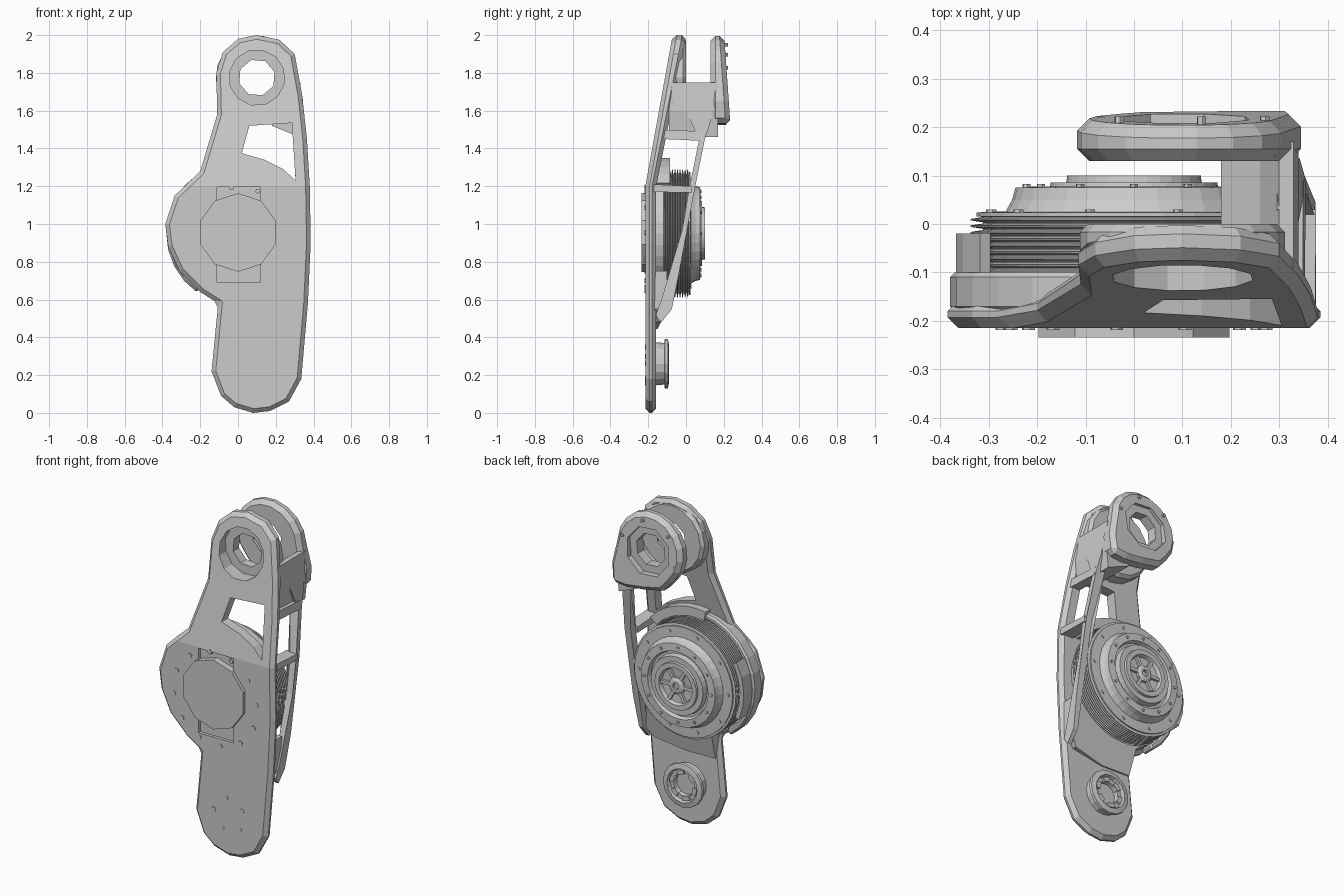
import bpy, bmesh
from math import sin, cos, pi, radians

if "Cube" in bpy.data.objects:
    bpy.data.objects.remove(bpy.data.objects["Cube"])

MX, MZ = 0.0, 0.95      # motor axis
BX, BZ = 0.10, 1.775    # upper pivot axis


def finish(name, bm):
    bmesh.ops.recalc_face_normals(bm, faces=bm.faces[:])
    me = bpy.data.meshes.new(name)
    bm.to_mesh(me)
    bm.free()
    ob = bpy.data.objects.new(name, me)
    bpy.context.collection.objects.link(ob)
    return ob


def prism(name, pts, d0, d1, axis='Y', bend=None, bevel=0.0):
    """Extrude an outline along an axis; depths may vary with height."""
    f0 = d0 if callable(d0) else (lambda z: d0)
    f1 = d1 if callable(d1) else (lambda z: d1)
    bm = bmesh.new()
    face = bm.faces.new([bm.verts.new((u, 0, v)) for u, v in pts])
    ext = bmesh.ops.extrude_face_region(bm, geom=[face])
    for v in ext['geom']:
        if isinstance(v, bmesh.types.BMVert):
            v.co.y = 1
    if bend:
        bmesh.ops.bisect_plane(bm, geom=bm.verts[:] + bm.edges[:] + bm.faces[:], dist=1e-4,
                               plane_co=(0, 0, bend), plane_no=(0, 0, 1))
    for v in bm.verts:
        d = f1(v.co.z) if v.co.y > 0.5 else f0(v.co.z)
        v.co = (v.co.x, d, v.co.z) if axis == 'Y' else (d, v.co.x, v.co.z)
    ob = finish(name, bm)
    if bevel:
        m = ob.modifiers.new("edge", 'BEVEL')
        m.width, m.segments, m.limit_method, m.angle_limit = bevel, 1, 'ANGLE', radians(50)
    return ob


def arc(cx, cz, r, a0, a1, n):
    return [(cx + r * cos(radians(a0 + (a1 - a0) * i / n)),
             cz + r * sin(radians(a0 + (a1 - a0) * i / n))) for i in range(n + 1)]


def cyl(name, cx, cz, r, y0, y1, n=16, bevel=0.0):
    return prism(name, arc(cx, cz, r, 18, 378, n)[:-1], y0, y1, bevel=bevel)


def box(name, x0, x1, y0, y1, z0, z1):
    return prism(name, [(x0, z0), (x1, z0), (x1, z1), (x0, z1)], y0, y1)


def lathe(name, cx, cz, profile, n):
    """Spin (radius, y) pairs round an axis along y; ends are closed."""
    bm = bmesh.new()
    rings = [[bm.verts.new((cx + r * cos(2 * pi * i / n), y, cz + r * sin(2 * pi * i / n)))
              for i in range(n)] for r, y in profile]
    for a, b in zip(rings, rings[1:]):
        for i in range(n):
            j = (i + 1) % n
            bm.faces.new((a[i], a[j], b[j], b[i]))
    bm.faces.new(rings[0])
    bm.faces.new(rings[-1])
    return finish(name, bm)


def cut(targets, cutter):
    cutter.hide_render = True
    cutter.display_type = 'WIRE'
    for ob in targets:
        m = ob.modifiers.new("cut", 'BOOLEAN')
        m.operation, m.solver, m.object = 'DIFFERENCE', 'EXACT', cutter


def front(z):
    return -0.215 + max(0, z - 1.2) * 0.18


def side(z):
    return 0.38 - max(0, z - 1.2) * 0.09


# Front plate: long outline, leaning back above the motor
outline = [(.08, 0), (-.02, .03), (-.09, .09), (-.14, .22), (-.105, .58), (-.2, .64), (-.31, .75),
           (-.37, .88), (-.385, 1.0), (-.335, 1.15), (-.2, 1.28), (-.11, 1.58), (-.115, 1.8),
           (-.08, 1.91), (0, 1.98), (.1, 2.0), (.22, 1.975), (.3, 1.9), (.34, 1.68), (.365, 1.45),
           (.38, 1.2), (.385, .9), (.37, .58), (.335, .18), (.27, .06), (.17, .01)]
plate = prism("front_plate", outline, front,
              lambda z: -0.158 + max(0, z - 1.2) * 0.2, bend=1.2, bevel=0.022)

# Front pivot boss and rear fork arm
boss = prism("front_pivot_boss", arc(BX, BZ, .212, 0, 360, 16)[:-1],
             lambda z: front(z) + .04, 0.0, bevel=.02)
fork = prism("rear_fork_arm",
             arc(BX, BZ + .005, .218, 0, 225, 11) + [(.0, 1.565), (.12, 1.54), (.24, 1.525), (.335, 1.535), (.345, 1.65)],
             0.13, lambda z: .235 - (z - 1.53) * .07, bevel=.025)
bridge = prism("fork_bridge", [(.18, 1.52), (.325, 1.46), (.34, 1.6), (.33, 1.75), (.3, 1.75),
                               (.26, 1.66), (.18, 1.6)], -.09, .17)

# Pivot bore with stepped recesses, and the window above the motor
cut([plate, boss, fork], cyl("pivot_bore_cutter", BX, BZ, .098, -.4, .4, 8))
cut([plate, boss], cyl("front_recess_cutter", BX, BZ, .148, -.4, -.055, 12))
cut([fork], cyl("rear_recess_cutter", BX, BZ, .145, .19, .4, 8))
window = [(.06, 1.52), (.285, 1.535), (.305, 1.23), (.24, 1.29), (.14, 1.34), (.02, 1.375)]
cut([plate], prism("window_cutter", window, -.5, .3))
cut([plate], box("cover_recess_cutter", -.11, .12, -.3, -.197, .69, 1.195))

# Front cover disc
cyl("front_cover", MX, MZ + .005, .208, -.235, -.18, 10)

# Shroud round the motor and step below it
prism("motor_shroud", arc(MX, MZ, .38, 40, 235, 14) + arc(MX, MZ, .345, 235, 40, 14),
      -.18, -.1, bevel=.01)
prism("shroud_tab", arc(MX, MZ, .368, 150, 205, 4) + arc(MX, MZ, .343, 205, 150, 4), -.12, -.02)
prism("shroud_step", arc(MX, MZ, .345, 238, 325, 8) +
      [(.36, .75), (.355, .55), (.3, .48), (.1, .445), (-.09, .45), (-.1, .6)],
      -.17, lambda z: -.15 + min(.05, max(0, z - .445) * .5))
prism("window_sill", arc(MX, MZ, .40, 42, 100, 6) + arc(MX, MZ, .345, 100, 42, 6), -.17, -.085)

# Motor: cooling fins and stepped rear cap
fins = []
for i in range(10):
    y = -.118 + i * .0135
    fins += [(.312, y), (.338, y + .004), (.338, y + .007), (.312, y + .011)]
lathe("motor_body", MX, MZ, [(.31, -.165)] + fins +
      [(.325, .016), (.325, .024), (.265, .026), (.252, .05), (.245, .075), (.2, .078), (.192, .055),
       (.178, .055), (.172, .086), (.14, .086), (.138, .1), (.11, .1), (.102, .078), (.04, .074)], 32)
lathe("motor_hub", MX, MZ, [(.05, .07), (.05, .09), (.035, .098), (.02, .098), (.02, .08)], 10)
for k in range(6):
    a = 2 * pi * k / 6
    pts = [(MX + r * cos(a + o), MZ + r * sin(a + o))
           for r, o in ((.045, -.2), (.104, -.1), (.104, .1), (.045, .2))]
    prism("hub_spoke", pts, .07, .091)

# Screws on the plate, motor flange and cap rings
def screws(name, cx, cz, r, n, y0, y1, size, off=0.0):
    for i in range(n):
        a = off + 2 * pi * i / n
        cyl(name, cx + r * cos(a), cz + r * sin(a), size, y0, y1, 6)


screws("plate_screw", MX, MZ - .03, .275, 12, -.219, -.2, .014, .13)
screws("flange_screw", MX, MZ, .295, 10, .02, .03, .011)
screws("cap_screw", MX, MZ, .222, 12, .07, .083, .009)
screws("fork_screw", BX, BZ, .178, 6, .2, .222, .01, .3)
screws("ankle_screw", .09, .25, .1, 5, -.218, -.2, .014, .5)

# Right-hand side frame: slanted back rail and cross struts
prism("back_rail", [(-.15, .5), (-.13, .48), (-.075, .55), (-.035, .75), (.045, 1.18), (.1, 1.45), (.135, 1.56),
                    (.14, 1.72), (.03, 1.75), (.0, 1.6), (.045, 1.5), (.07, 1.45), (.015, 1.18), (-.02, .97),
                    (-.13, .6), (-.16, .52)],
      lambda z: .335 if z < 1.19 else .295, lambda z: side(z) - .005 - max(0, .75 - z) * .06, axis='X')
prism("upper_strut", [(-.13, 1.5), (-.12, 1.45), (.09, 1.44), (.09, 1.49)], .295, lambda z: side(z) - .004, axis='X')
prism("middle_strut", [(-.17, 1.17), (.03, 1.165), (.03, 1.2), (-.17, 1.21)], .3, lambda z: side(z) - .004, axis='X')

# Lower joint bearing on the back of the plate
JX, JZ = .09, .26
lathe("lower_bearing", JX, JZ, [(.115, -.17), (.11, -.115), (.132, -.112), (.13, -.096), (.1, -.09),
                                (.094, -.112), (.07, -.112), (.066, -.135), (.05, -.135)], 16)
for k in range(6):
    a = 360 * k / 6
    prism("bearing_lug", arc(JX, JZ, .09, a, a + 32, 2) + arc(JX, JZ, .064, a + 32, a, 2), -.14, -.1)
